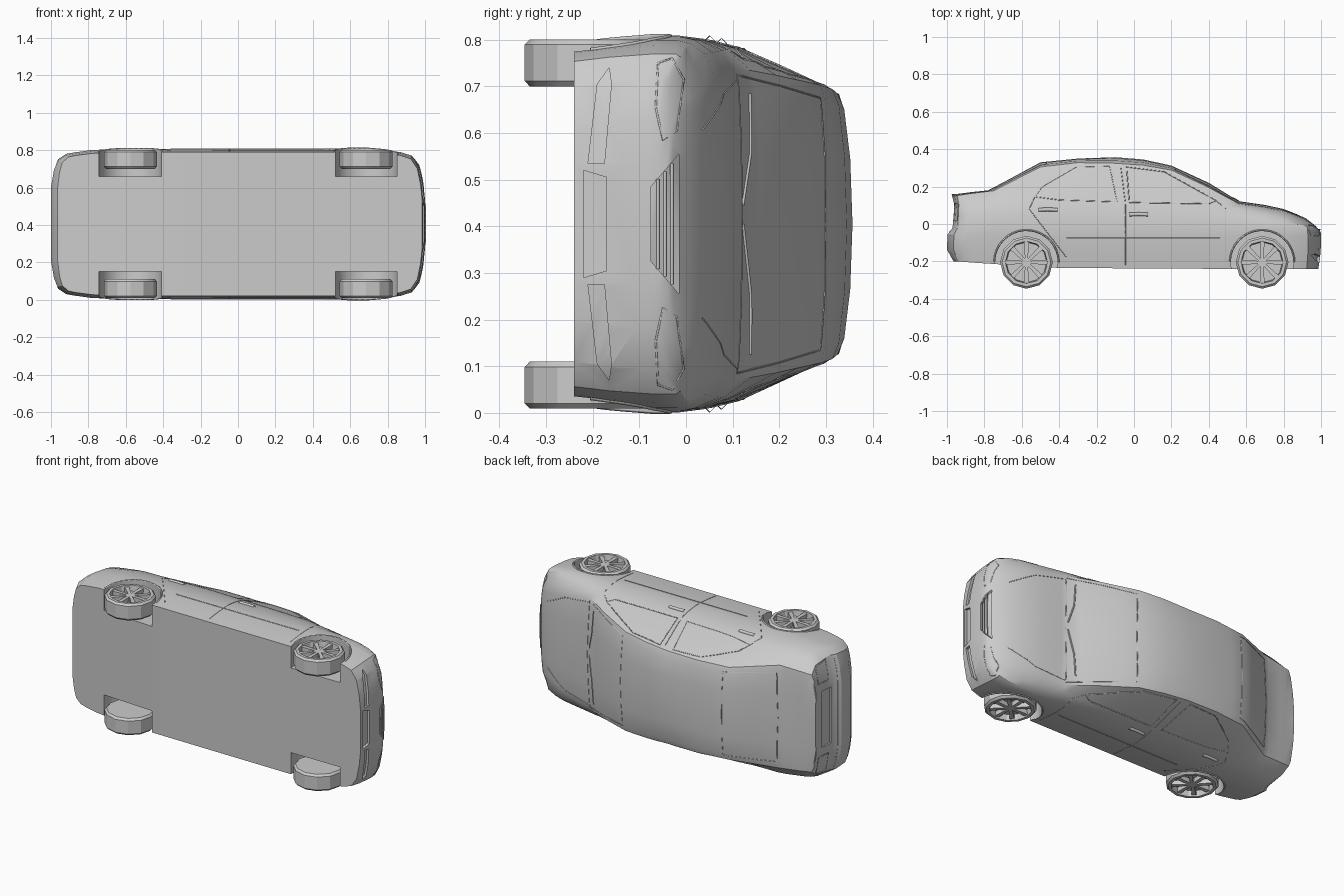
import bpy, bmesh, math
from mathutils import Vector
from mathutils.bvhtree import BVHTree

if "Cube" in bpy.data.objects:
    bpy.data.objects.remove(bpy.data.objects["Cube"], do_unlink=True)

MID = 0.405  # the car lies on its side: x = length, y = car height, z = car width
paint = bpy.data.materials.new("light grey")
paint.use_nodes = True
paint.diffuse_color = (0.6, 0.6, 0.6, 1)
paint.node_tree.nodes["Principled BSDF"].inputs["Base Color"].default_value = (0.6, 0.6, 0.6, 1)


def P(x, w, h):
    return Vector((x, h, MID + w))


def table(*pts):
    """Piecewise linear function through the given points."""
    def f(x):
        if x <= pts[0][0]:
            return pts[0][1]
        for (a, va), (b, vb) in zip(pts, pts[1:]):
            if x <= b:
                return va + (vb - va) * (x - a) / (b - a)
        return pts[-1][1]
    return f


def make(name, bm, angle=30):
    bmesh.ops.recalc_face_normals(bm, faces=bm.faces[:])
    me = bpy.data.meshes.new(name)
    bm.to_mesh(me)
    bm.free()
    ob = bpy.data.objects.new(name, me)
    bpy.context.collection.objects.link(ob)
    me.materials.append(paint)
    smooth(ob, angle)
    return ob


def activate(ob):
    bpy.ops.object.select_all(action='DESELECT')
    ob.select_set(True)
    bpy.context.view_layer.objects.active = ob


def smooth(ob, angle):
    activate(ob)
    bpy.ops.object.shade_smooth_by_angle(angle=math.radians(angle))


# Body shape along the length: outline, heights and widths
bottom = table((-0.96, -0.2), (-0.73, -0.215), (-0.4, -0.235), (0.5, -0.24))
top = table((-0.97, 0.16), (-0.78, 0.18), (-0.7, 0.222), (-0.5, 0.33), (-0.3, 0.35), (-0.1, 0.357),
            (0.05, 0.345), (0.2, 0.312), (0.4, 0.22), (0.56, 0.122), (0.7, 0.102), (0.8, 0.08),
            (0.94, 0.025), (1, -0.03))
plan = table((-1, 0.2), (-0.985, 0.29), (-0.965, 0.345), (-0.92, 0.375), (-0.8, 0.395), (-0.6, 0.402),
             (0.7, 0.403), (0.85, 0.39), (0.93, 0.365), (0.97, 0.31), (0.99, 0.22), (1, 0.13))
shoulder = table((-1, 0.1), (-0.75, 0.125), (-0.4, 0.115), (0.4, 0.1), (0.56, 0.08), (0.8, 0.04),
                 (0.94, -0.005), (1, -0.06))
shoulder_w = table((-1, 0.34), (-0.7, 0.37), (-0.3, 0.38), (0.4, 0.378), (0.8, 0.365), (1, 0.3))
edge = table((-1, 0.148), (-0.75, 0.178), (-0.5, 0.305), (-0.3, 0.328), (0, 0.323), (0.2, 0.288),
             (0.4, 0.195), (0.56, 0.107), (0.8, 0.065), (0.94, 0.012), (1, -0.042))
edge_w = table((-1, 0.29), (-0.75, 0.31), (-0.5, 0.278), (-0.1, 0.28), (0.2, 0.298), (0.56, 0.335),
               (0.8, 0.31), (1, 0.26))
nose = table((-0.24, -0.015), (-0.15, 0), (-0.05, 0), (0.03, -0.02))
tail = table((-0.2, 0.035), (-0.14, 0), (-0.06, 0), (-0.02, 0.03), (0.1, 0.04), (0.16, 0.025))


def half_section(x):
    W, b, s, e, t = plan(x), bottom(x), shoulder(x), edge(x), top(x)
    belt = min(-0.02, s - 0.02)
    sw, ew = min(shoulder_w(x), 0.96 * W), min(edge_w(x), 0.88 * W)
    return [(0.955 * W, b), (0.98 * W, b + 0.35 * (belt - b)), (W, b + 0.8 * (belt - b)), (W, belt),
            (max(0.98 * W, sw), (belt + s) / 2), (sw, s), (ew, e),
            (0.88 * ew, e + 0.45 * (t - e)), (0.5 * ew, e + 0.85 * (t - e)), (0, t)]


def build_body():
    bm = bmesh.new()
    rings = []
    for x in (-1, -.985, -.965, -.92, -.87, -.78, -.75, -.7, -.6, -.5, -.4, -.3, -.2, -.1, .05, .2, .3,
              .4, .5, .56, .6, .7, .8, .87, .93, .97, .99, 1):
        half = half_section(x)
        loop = half + [(-w, h) for w, h in half[-2::-1]]
        ease = max(0, (abs(x) - 0.87) / 0.13)
        shift = nose if x > 0 else tail
        rings.append([bm.verts.new(P(x + ease * shift(h), w, h)) for w, h in loop])
    m = len(rings[0])
    for a, b in zip(rings, rings[1:]):
        for i in range(m):
            j = (i + 1) % m
            bm.faces.new((a[i], a[j], b[j], b[i]))
    for r in (rings[0], rings[-1]):
        for i in range(m // 2 - 1):
            bm.faces.new((r[i], r[i + 1], r[m - 2 - i], r[m - 1 - i]))
        bm.faces.new(r[m // 2 - 1:m // 2 + 2])
    return make("body", bm)


body = build_body()


def surface():
    bm = bmesh.new()
    bm.from_mesh(body.data)
    tree = BVHTree.FromBMesh(bm)
    bm.free()
    return tree


def project(tree, pts, view, side=1, closed=False, step=0.03):
    """Drop a flat outline onto the body; returns the points and the ray direction."""
    place = {"side": lambda a, b: (P(a, side, b), Vector((0, 0, -side))),
             "front": lambda a, b: (P(2, a * side, b), Vector((-1, 0, 0))),
             "rear": lambda a, b: (P(-2, a * side, b), Vector((1, 0, 0))),
             "top": lambda a, b: (P(a, b * side, 2), Vector((0, -1, 0)))}[view]
    out, way = [], None
    pts = list(pts) + ([pts[0]] if closed else [])
    for p, q in zip(pts, pts[1:]):
        n = max(1, round(math.dist(p, q) / step))
        out += [(p[0] + (q[0] - p[0]) * i / n, p[1] + (q[1] - p[1]) * i / n) for i in range(n)]
    if not closed:
        out.append(pts[-1])
    hits = []
    for a, b in out:
        start, way = place(a, b)
        hit = tree.ray_cast(start, way)[0]
        if hit:
            hits.append(hit)
    return hits, way


def cut(cutter):
    cutter.hide_render = True
    mod = body.modifiers.new("cut", 'BOOLEAN')
    mod.operation, mod.solver, mod.object = 'DIFFERENCE', 'EXACT', cutter
    activate(body)
    bpy.ops.object.modifier_apply(modifier=mod.name)
    bpy.data.objects.remove(cutter, do_unlink=True)


def prism(name, low, high):
    bm = bmesh.new()
    a, b = ([bm.verts.new(p) for p in ring] for ring in (low, high))
    for i in range(len(a)):
        j = (i + 1) % len(a)
        bm.faces.new((a[i], a[j], b[j], b[i]))
    caps = [bm.faces.new(a), bm.faces.new(b)]
    bmesh.ops.triangulate(bm, faces=caps)
    return make(name, bm)


def recess(pts, view, side=1, depth=0.014):
    hits, way = project(clean, pts, view, side, True)
    cut(prism("recess_cutter", [p + way * depth for p in hits], [p - way * 0.06 for p in hits]))


def trim(name, pts, view, side=1, closed=False, r=0.0025):
    """Thin bead following the body surface."""
    hits, _ = project(clean, pts, view, side, closed)
    cu = bpy.data.curves.new(name, 'CURVE')
    cu.dimensions, cu.bevel_depth, cu.bevel_resolution = '3D', r, 0
    sp = cu.splines.new('POLY')
    sp.points.add(len(hits) - 1)
    for pt, h in zip(sp.points, hits):
        pt.co = (*h, 1)
    sp.use_cyclic_u = closed
    ob = bpy.data.objects.new(name, cu)
    bpy.context.collection.objects.link(ob)
    cu.materials.append(paint)
    activate(ob)
    bpy.ops.object.convert(target='MESH')


def circle(x, h, r, n, a0=0, a1=math.tau):
    return [(x + r * math.cos(a0 + (a1 - a0) * i / n), h + r * math.sin(a0 + (a1 - a0) * i / n))
            for i in range(n)]


def wheel(name, x, side):
    h, n = -0.205, 12
    bm = bmesh.new()
    # Tyre with a sunken rim
    prof = [(.13, .295), (.141, .307), (.141, .385), (.13, .396), (.113, .396), (.108, .362)]
    rings = [[bm.verts.new(P(a, w * side, b)) for a, b in circle(x, h, r, n)] for r, w in prof]
    for a, b in zip(rings, rings[1:]):
        for i in range(n):
            bm.faces.new((a[i], a[(i + 1) % n], b[(i + 1) % n], b[i]))
    bm.faces.new(rings[0])
    bm.faces.new(rings[-1])
    # Spokes and hub
    outlines = [circle(x, h, 0.026, 10)]
    for k in range(8):
        c, s = math.cos(k * math.tau / 8), math.sin(k * math.tau / 8)
        outlines.append([(x + r * c - v * s, h + r * s + v * c)
                         for r, v in ((.02, -.008), (.112, -.013), (.112, .013), (.02, .008))])
    for o in outlines:
        lo, hi = ([bm.verts.new(P(a, w * side, b)) for a, b in o] for w in (.362, .388))
        for i in range(len(o)):
            j = (i + 1) % len(o)
            bm.faces.new((lo[i], lo[j], hi[j], hi[i]))
        bm.faces.new(hi)
        bm.faces.new(lo)
    make(name, bm, 25)


clean = surface()

# Wheel arches, wheels and arch lips
for label, x in (("rear", -0.575), ("front", 0.685)):
    for sname, s in (("left", -1), ("right", 1)):
        ring = circle(x, -0.205, 0.168, 28)
        cut(prism("arch_cutter", [P(a, s * .255, b) for a, b in ring], [P(a, s * .6, b) for a, b in ring]))
        wheel(f"{label}_{sname}_wheel", x, s)
        trim(f"{label}_{sname}_arch_lip", circle(x, -0.205, 0.172, 18, 0, math.pi * 1.05), "side", s, r=0.005)

# Grilles, fog lamp slots and rear plate recess
grille = [(-.16, 0), (-.12, -.075), (.12, -.075), (.16, 0), (.14, -.01), (-.14, -.01)]
recess([(-.15, -.015), (-.08, -.075), (.08, -.075), (.15, -.015)], "front")
recess([(-.1, -.17), (-.115, -.22), (.115, -.22), (.1, -.17)], "front")
recess([(-.17, .0), (-.17, .08), (.17, .08), (.17, .0)], "rear", depth=0.01)
for s in (1, -1):
    recess([(.13, -.175), (.13, -.21), (.30, -.19), (.335, -.165), (.3, -.16)], "front", s)
smooth(body, 30)
for i, h in enumerate((-.03, -.045, -.06)):
    w = 0.08 + (h + .075) * 1.1
    trim(f"grille_bar_{i}", [(-w, h), (w, h)], "front", r=0.004)

# Windows, door seams, lamps and handles on both sides
for sname, s in (("left", -1), ("right", 1)):
    trim(f"{sname}_rear_window", [(-.53, .145), (-.49, .2), (-.31, .305), (-.13, .31), (-.09, .118), (-.4, .128)],
         "side", s, True)
    trim(f"{sname}_front_window", [(-.04, .305), (.16, .28), (.44, .125), (.4, .108), (-.025, .115)], "side", s, True)
    trim(f"{sname}_rear_door_seam", [(-.53, .145), (-.56, .08), (-.36, -.18)], "side", s, r=0.002)
    trim(f"{sname}_middle_door_seam", [(-.07, .3), (-.045, .1), (-.045, -.22)], "side", s, r=0.002)
    trim(f"{sname}_front_door_seam", [(.44, .125), (.49, .08), (.49, -.2)], "side", s, r=0.002)
    trim(f"{sname}_side_moulding", [(-.36, -.075), (.46, -.075)], "side", s, r=0.003)
    for i, (x, h) in enumerate(((-.46, .075), (.025, .05))):
        trim(f"{sname}_door_handle_{i}", [(x - .05, h), (x, h + .002), (x + .05, h)], "side", s, r=0.011)
    trim(f"{sname}_headlamp", [(.18, -.05), (.2, -.02), (.31, -.005), (.355, -.03), (.345, -.06), (.25, -.065)],
         "front", s, True)
    trim(f"{sname}_tail_lamp", [(.22, .02), (.22, .11), (.32, .11), (.335, .02)], "rear", s, True)
    trim(f"{sname}_bonnet_seam", [(.57, .31), (.75, .28), (.9, .2)], "top", s, r=0.002)
    trim(f"{sname}_wiper", [(.56, .02 * s + .02), (.53, .15), (.52, .28)], "top", s, r=0.004)

# Glass edges across the roof and the bumper seam
trim("windscreen_edge", [(.565, -.32), (.22, -.27), (.23, 0), (.22, .27), (.565, .32), (.575, 0)], "top", 1, True, 0.002)
trim("rear_glass_edge", [(-.47, -.25), (-.47, .25), (-.74, .27), (-.75, 0), (-.74, -.27)], "top", 1, True, 0.002)
trim("rear_bumper_seam", [(-.33, -.04), (.33, -.04)], "rear", r=0.002)
